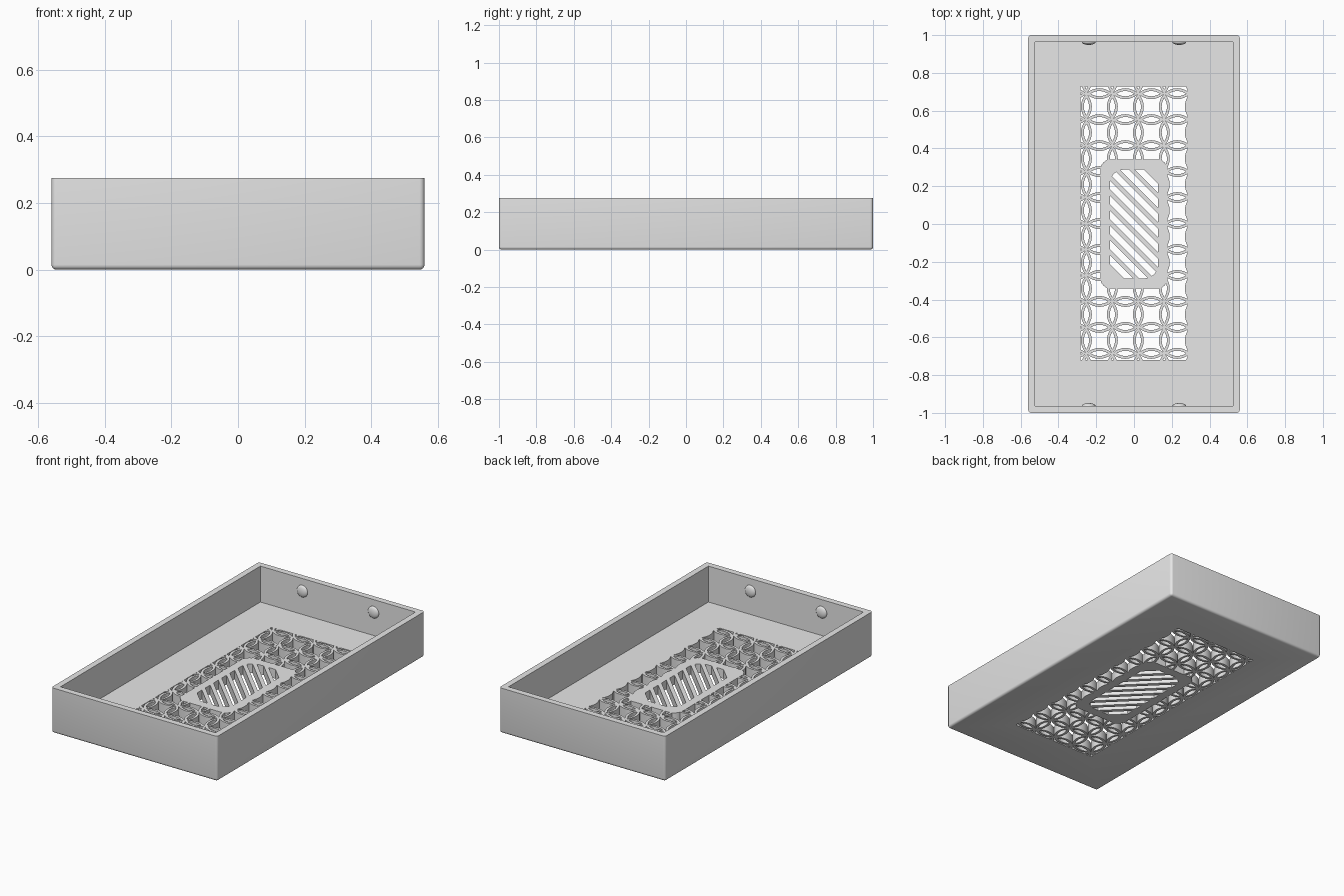
import bpy, bmesh
from math import atan2, cos, sin, pi, sqrt

if "Cube" in bpy.data.objects:
    bpy.data.objects.remove(bpy.data.objects["Cube"])

HX, HY, H = 0.56, 1.0, 0.275      # outer half sizes and height
WALL, FLOOR = 0.037, 0.056
STEP = 0.1375                     # lattice pitch
R_OUT, R_IN = 0.0975, 0.0825      # edges of the interlaced rings

grey = bpy.data.materials.new("plain grey")
grey.use_nodes = True
grey.diffuse_color = (0.8, 0.8, 0.8, 1)
grey.node_tree.nodes["Principled BSDF"].inputs["Base Color"].default_value = (0.8, 0.8, 0.8, 1)


def prisms(name, outlines, z0, z1):
    """One object holding an upright prism for every counter-clockwise outline."""
    bm = bmesh.new()
    for pts in outlines:
        low = [bm.verts.new((x, y, z0)) for x, y in pts]
        top = [bm.verts.new((x, y, z1)) for x, y in pts]
        bm.faces.new(low[::-1])
        bm.faces.new(top)
        for i in range(len(pts)):
            j = (i + 1) % len(pts)
            bm.faces.new((low[i], low[j], top[j], top[i]))
    mesh = bpy.data.meshes.new(name)
    bm.to_mesh(mesh)
    bm.free()
    mesh.materials.append(grey)
    ob = bpy.data.objects.new(name, mesh)
    bpy.context.collection.objects.link(ob)
    return ob


def combine(ob, other, operation):
    """Apply a boolean and discard the helper."""
    mod = ob.modifiers.new("cut", 'BOOLEAN')
    mod.operation, mod.object, mod.solver = operation, other, 'EXACT'
    bpy.context.view_layer.objects.active = ob
    bpy.ops.object.modifier_apply(modifier=mod.name)
    bpy.data.objects.remove(other)


def arc(cx, cy, r, a0, a1, n=8):
    return [(cx + r * cos(a0 + (a1 - a0) * i / n),
             cy + r * sin(a0 + (a1 - a0) * i / n)) for i in range(n + 1)]


def rect(x0, x1, y0, y1):
    return [(x0, y0), (x1, y0), (x1, y1), (x0, y1)]


def round_rect(hx, hy, r):
    pts = []
    for k, (sx, sy) in enumerate(((1, 1), (-1, 1), (-1, -1), (1, -1))):
        pts += arc(sx * (hx - r), sy * (hy - r), r, k * pi / 2, (k + 1) * pi / 2)
    return pts


def star_hole():
    """Four-pointed opening left between four neighbouring rings."""
    t = (STEP - sqrt(2 * R_OUT ** 2 - STEP ** 2)) / 2
    side = arc(0, -STEP, R_OUT, atan2(STEP - t, -t), atan2(STEP - t, t))[:-1]
    pts = []
    for _ in range(4):
        pts += side
        side = [(-y, x) for x, y in side]
    return pts


def petal_hole():
    """Almond opening where two rings overlap, lying along x."""
    a = atan2(STEP / 2, sqrt(R_IN ** 2 - STEP ** 2 / 4))
    upper = arc(0, -STEP / 2, R_IN, a, pi - a)
    return upper[:-1] + [(-x, -y) for x, y in upper[:-1]]


def moved(pts, dx, dy):
    return [(x + dx, y + dy) for x, y in pts]


# Lattice openings, clipped to the window and kept off the centre panel
star, petal = star_hole(), petal_hole()
upright = [(-y, x) for x, y in petal]
holes = []
for i in range(-1, 5):
    for j in range(-1, 12):
        x, y = -0.252 + i * STEP, -0.685 + j * STEP
        holes.append(moved(star, x + STEP / 2, y + STEP / 2))
        holes.append(moved(petal, x + STEP / 2, y))
        holes.append(moved(upright, x, y + STEP / 2))
lattice = prisms("lattice_cutter", holes, -0.04, 0.1)
combine(lattice, prisms("window", [rect(-0.284, 0.284, -0.72, 0.727)], -0.06, 0.12), 'INTERSECT')
combine(lattice, prisms("panel", [round_rect(0.178, 0.342, 0.055)], -0.08, 0.14), 'DIFFERENCE')

# Diagonal slots inside the centre panel
w, reach = 0.0115, 0.5
bars = []
for k in range(-5, 6):
    c = k * 0.0395
    bars.append([(c - reach - w, c + reach - w), (c + reach - w, c - reach - w),
                 (c + reach + w, c - reach + w), (c - reach + w, c + reach + w)])
slots = prisms("slot_cutter", bars, -0.04, 0.1)
combine(slots, prisms("slot_area", [round_rect(0.128, 0.288, 0.075)], -0.06, 0.12), 'INTERSECT')

# Tray body with rounded lower and corner edges
tray = prisms("tray", [rect(-HX, HX, -HY, HY)], 0, H)
bm = bmesh.new()
bm.from_mesh(tray.data)
edges = [e for e in bm.edges if min(v.co.z for v in e.verts) < 0.01]
bmesh.ops.bevel(bm, geom=edges, offset=0.015, segments=4, profile=0.5, affect='EDGES')
bm.to_mesh(tray.data)
bm.free()
ix, iy = HX - WALL, HY - WALL
combine(tray, prisms("cavity", [rect(-ix, ix, -iy, iy)], FLOOR, H + 0.1), 'DIFFERENCE')
combine(tray, lattice, 'DIFFERENCE')
combine(tray, slots, 'DIFFERENCE')

# Snap bumps on the inner end walls
bumps = []
for sy, end in ((-1, "front"), (1, "back")):
    for sx, side in ((-1, "right"), (1, "left")):
        bpy.ops.mesh.primitive_uv_sphere_add(segments=24, ring_count=12, radius=1,
                                             location=(sx * 0.24, sy * iy, 0.198))
        bump = bpy.context.object
        bump.name = f"{end}_{side}_bump"
        bump.scale = (0.036, 0.015, 0.036)
        bump.data.materials.append(grey)
        bumps.append(bump)

# Smooth curved surfaces, keep hard edges crisp
for ob in [tray] + bumps:
    bpy.ops.object.select_all(action='DESELECT')
    ob.select_set(True)
    bpy.context.view_layer.objects.active = ob
    bpy.ops.object.shade_smooth_by_angle(angle=pi / 6)
